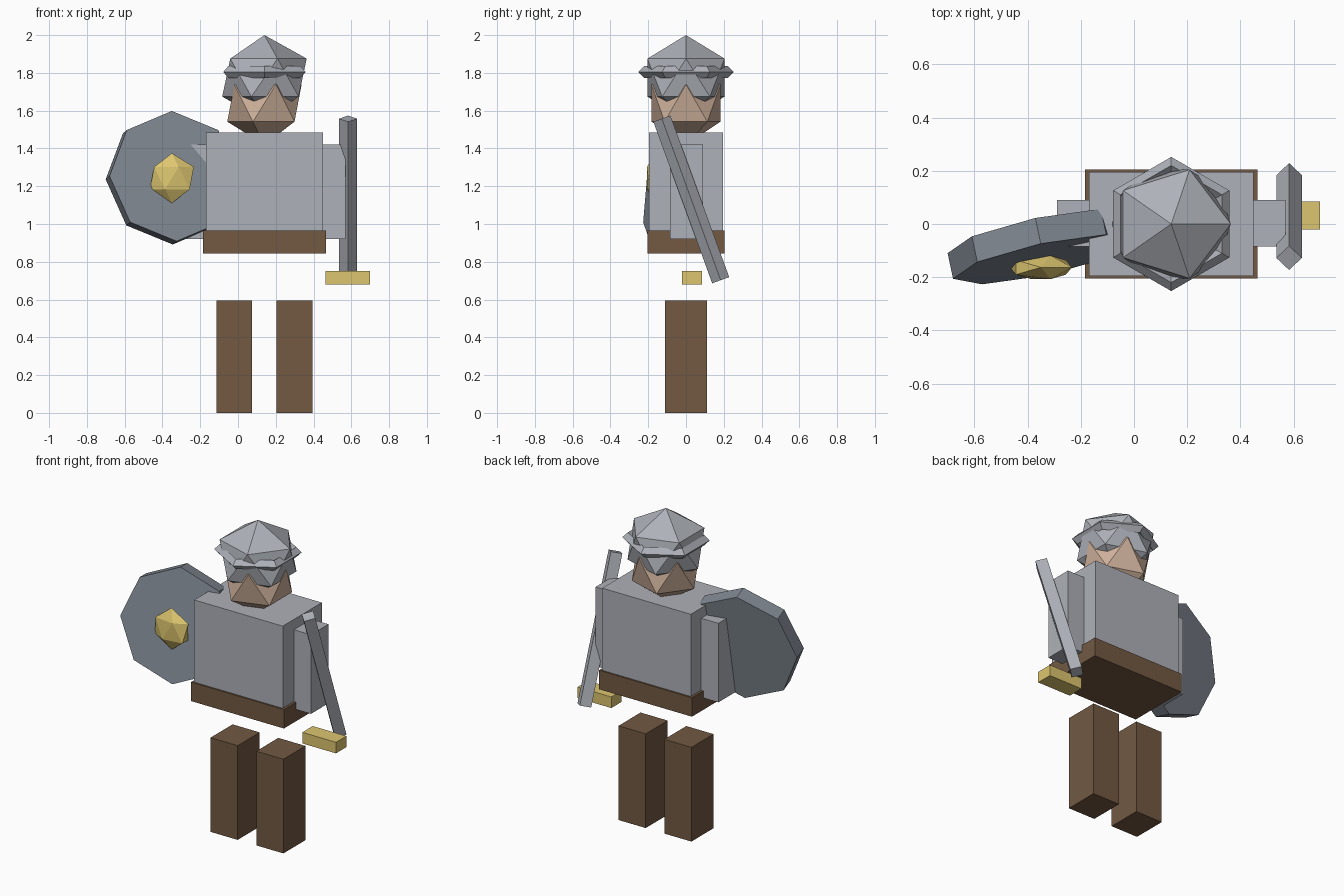
import bpy
from math import radians

if "Cube" in bpy.data.objects:
    bpy.data.objects.remove(bpy.data.objects["Cube"])

CX = 0.14  # body centre line (shield makes the figure lopsided)


def material(name, rgb):
    m = bpy.data.materials.new(name)
    m.diffuse_color = (*rgb, 1)
    m.use_nodes = True
    m.node_tree.nodes["Principled BSDF"].inputs["Base Color"].default_value = m.diffuse_color
    return m


STEEL = material("steel", (0.42, 0.44, 0.48))
IRON = material("iron", (0.22, 0.25, 0.29))
LEATHER = material("leather", (0.17, 0.10, 0.055))
SKIN = material("skin", (0.62, 0.44, 0.33))
GOLD = material("gold", (0.72, 0.56, 0.16))


def finish(name, mat):
    ob = bpy.context.object
    ob.name = name
    ob.data.materials.append(mat)
    return ob


def box(name, centre, size, mat):
    bpy.ops.mesh.primitive_cube_add(size=1, location=centre)
    ob = finish(name, mat)
    ob.scale = size
    return ob


def gem(name, centre, radii, mat):
    bpy.ops.mesh.primitive_ico_sphere_add(subdivisions=1, radius=1, location=centre)
    ob = finish(name, mat)
    ob.scale = radii
    return ob


def prism(name, sides, radius, depth, centre, rot, mat):
    bpy.ops.mesh.primitive_cylinder_add(vertices=sides, radius=radius, depth=depth, location=centre,
                                        rotation=[radians(a) for a in rot])
    return finish(name, mat)


# Torso and belt
box("torso", (CX, 0, 1.18), (0.62, 0.39, 0.61), STEEL)
box("belt", (CX, 0, 0.905), (0.65, 0.41, 0.12), LEATHER)

# Arms and legs, one pair each
for side, s in (("left", -1), ("right", 1)):
    box(side + "_arm", (CX + s * 0.35, 0.003, 1.17), (0.16, 0.175, 0.50), STEEL)
    box(side + "_leg", (CX + s * 0.16, 0, 0.298), (0.19, 0.22, 0.596), LEATHER)

# Head and helmet with a six-sided rim
gem("head", (CX, 0, 1.64), (0.22, 0.215, 0.22), SKIN)
gem("helmet", (CX, 0, 1.775), (0.25, 0.24, 0.225), STEEL)
bpy.ops.mesh.primitive_torus_add(major_segments=6, minor_segments=4, major_radius=0.22, minor_radius=0.032,
                                 location=(CX, 0, 1.805), rotation=(0, 0, radians(30)))
finish("helmet_rim", STEEL)

# Shield and boss
prism("shield", 8, 0.35, 0.10, (-0.348, -0.085, 1.245), (80, 0, 12), IRON)
gem("shield_boss", (-0.35, -0.163, 1.243), (0.13, 0.052, 0.132), GOLD)

# Sword blade and guard
prism("sword_blade", 4, 0.048, 0.91, (0.583, 0.028, 1.13), (20, 0, 0), STEEL)
box("sword_guard", (0.582, 0.032, 0.715), (0.236, 0.104, 0.07), GOLD)
